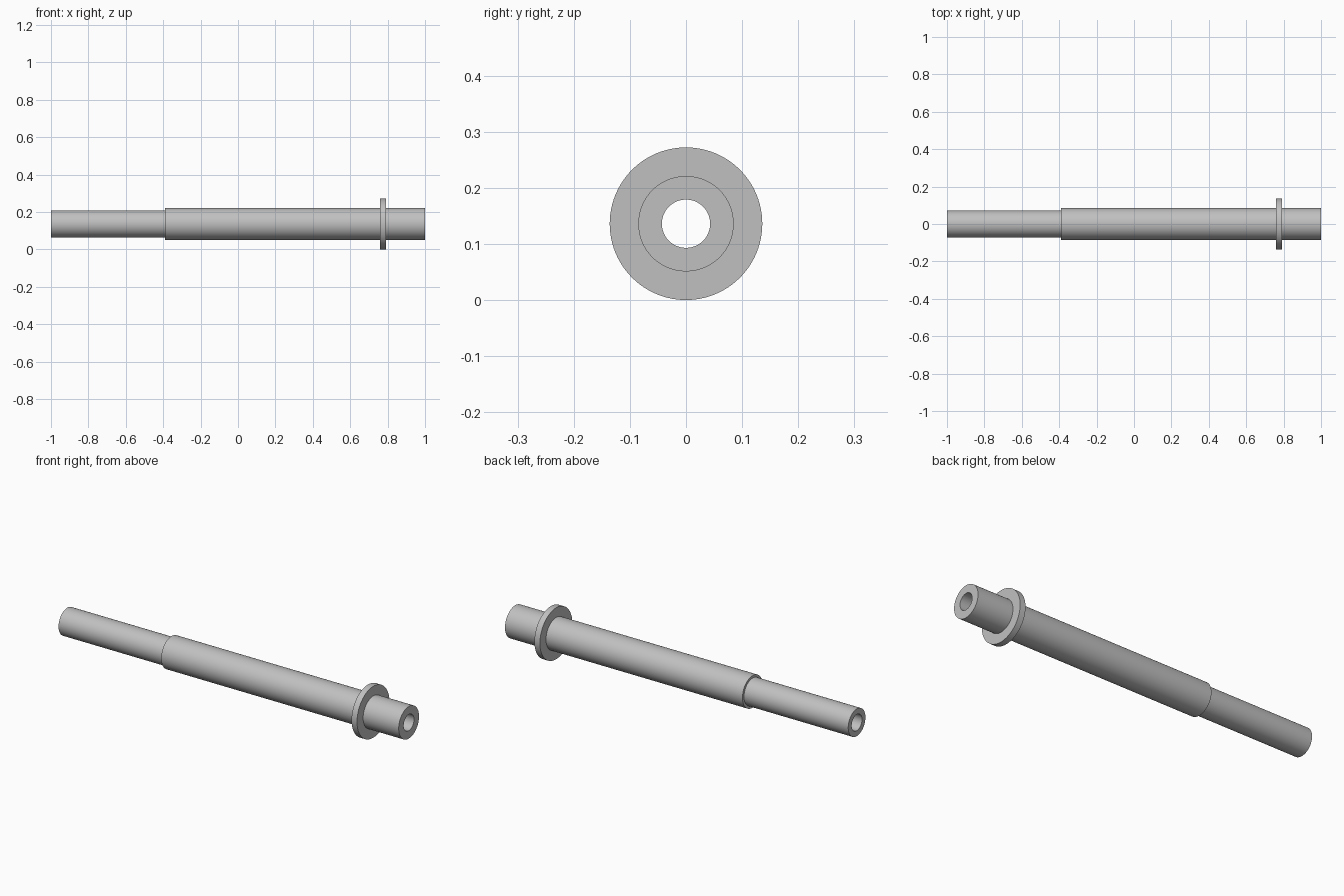
import bpy, bmesh, math
from mathutils import Matrix, Vector

default_cube = bpy.data.objects.get("Cube")
if default_cube:
    bpy.data.objects.remove(default_cube, do_unlink=True)

SIDES = 96
BORE, THIN, BODY, FLANGE = 0.043, 0.072, 0.085, 0.136
LEFT, STEP, FLANGE_START, FLANGE_END, RIGHT = -1.0, -0.39, 0.76, 0.792, 1.0

# Single grey metal
metal = bpy.data.materials.new("grey_metal")
metal.use_nodes = True
colour = (0.53, 0.53, 0.53, 1.0)
metal.diffuse_color = colour
metal.node_tree.nodes["Principled BSDF"].inputs["Base Color"].default_value = colour


def revolve(name, profile):
    """Spin a closed (x, radius) profile around the long axis."""
    bm = bmesh.new()
    verts = [bm.verts.new((x, 0, r)) for x, r in profile]
    edges = [bm.edges.new((v, verts[(i + 1) % len(verts)])) for i, v in enumerate(verts)]
    bmesh.ops.spin(bm, geom=verts + edges, cent=(0, 0, 0), axis=(1, 0, 0),
                   angle=math.tau, steps=SIDES, use_merge=True)
    bmesh.ops.remove_doubles(bm, verts=bm.verts, dist=1e-5)
    bmesh.ops.recalc_face_normals(bm, faces=bm.faces)
    bm.transform(Matrix.Translation(Vector((0, 0, FLANGE))))
    mesh = bpy.data.meshes.new(name)
    bm.to_mesh(mesh)
    bm.free()
    mesh.materials.append(metal)
    obj = bpy.data.objects.new(name, mesh)
    bpy.context.collection.objects.link(obj)
    bpy.ops.object.select_all(action='DESELECT')
    obj.select_set(True)
    bpy.context.view_layer.objects.active = obj
    bpy.ops.object.shade_smooth_by_angle(angle=math.radians(30))
    return obj


# Stepped shaft with flange collar and through bore, as one watertight turning
revolve("hollow_flanged_shaft", [
    (LEFT, BORE), (LEFT, THIN),
    (STEP, THIN), (STEP, BODY),
    (FLANGE_START, BODY), (FLANGE_START, FLANGE),
    (FLANGE_END, FLANGE), (FLANGE_END, BODY),
    (RIGHT, BODY), (RIGHT, BORE),
])
